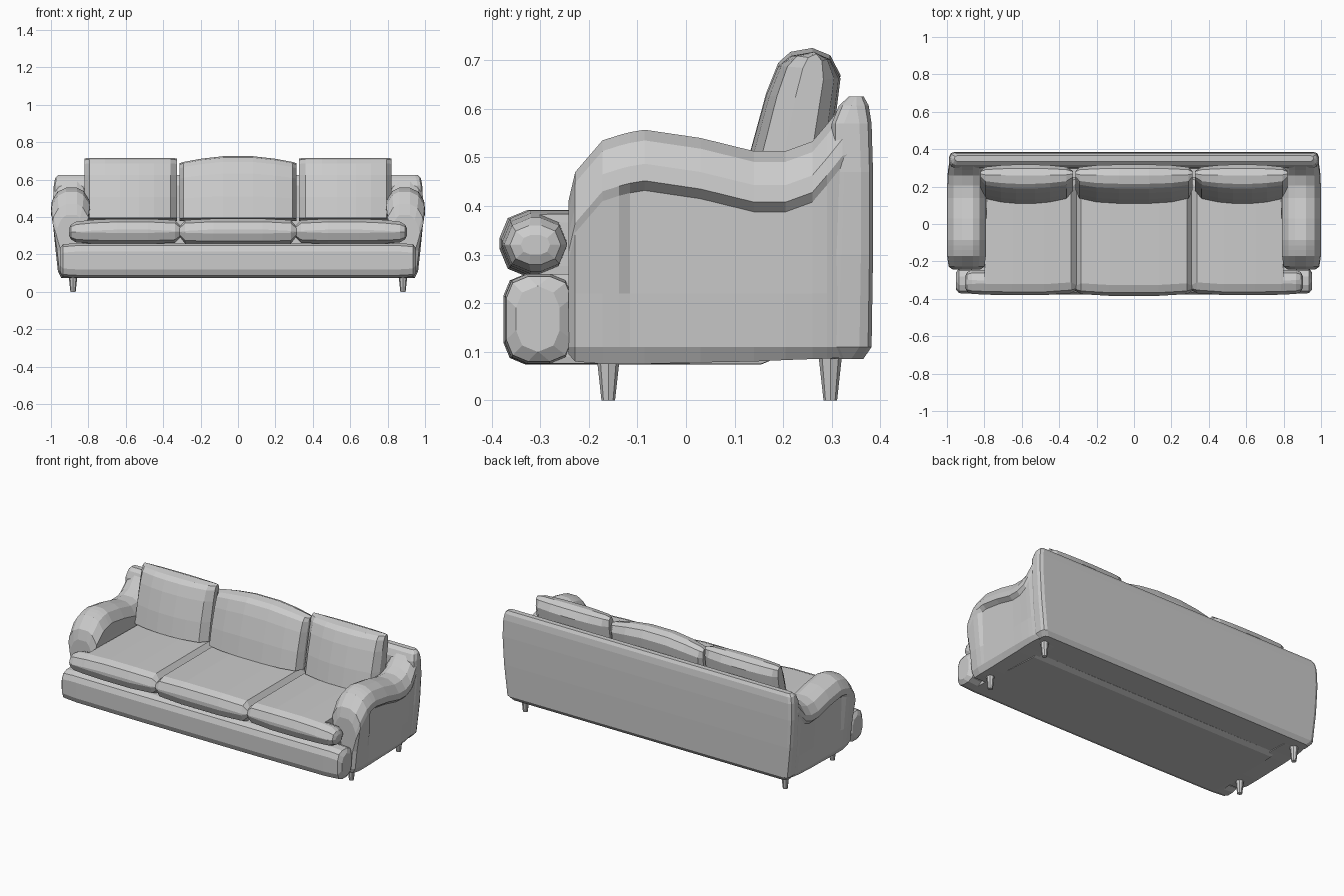
import bpy, bmesh, math

if "Cube" in bpy.data.objects:
    bpy.data.objects.remove(bpy.data.objects["Cube"])


def loft(name, rings, mirror=False):
    """Skin a list of equal-length point rings and cap both ends."""
    bm = bmesh.new()
    vs = [[bm.verts.new(p) for p in ring] for ring in rings]
    n = len(vs[0])
    for a, b in zip(vs, vs[1:]):
        for i in range(n):
            j = (i + 1) % n
            bm.faces.new((a[i], a[j], b[j], b[i]))
    bm.faces.new(vs[0])
    bm.faces.new(vs[-1])
    bmesh.ops.recalc_face_normals(bm, faces=bm.faces)
    me = bpy.data.meshes.new(name)
    bm.to_mesh(me)
    bm.free()
    ob = bpy.data.objects.new(name, me)
    bpy.context.collection.objects.link(ob)
    if mirror:
        ob.modifiers.new("mirror", 'MIRROR')
    return ob


def round_rect(a0, a1, b0, b1, r):
    """Rectangle with three points on each rounded corner."""
    r = min(r, (a1 - a0) * .49, (b1 - b0) * .49)
    pts = []
    for k, (ca, cb) in enumerate([(a1 - r, b1 - r), (a0 + r, b1 - r),
                                  (a0 + r, b0 + r), (a1 - r, b0 + r)]):
        for s in range(3):
            t = math.radians(90 * k + 45 * s)
            pts.append((ca + r * math.cos(t), cb + r * math.sin(t)))
    return pts


def along_x(name, stations, r, mirror=False):
    """Stations are x, y0, y1, z0, z1."""
    return loft(name, [[(x, y, z) for y, z in round_rect(y0, y1, z0, z1, r)]
                       for x, y0, y1, z0, z1 in stations], mirror)


def both_ways(half):
    """Reflect stations so a part is symmetric about x = 0."""
    return [(-s[0], *s[1:]) for s in half] + half[::-1]


# base with a front rail that wraps in front of the arms
along_x("base", both_ways([
    (.952, -.35, -.26, .10, .235), (.935, -.37, -.235, .08, .255),
    (.87, -.372, -.235, .076, .26), (.84, -.373, .20, .075, .26),
    (.40, -.376, .20, .074, .26)]), .045)
along_x("underside_frame", both_ways([(.90, -.2, .36, .088, .25)]), .01)

# back panel, lofted upward
loft("back", [[(x, y, z) for x, y in round_rect(-w, w, y0, y1, .025)]
              for z, w, y0, y1 in [
                  (.085, .935, .30, .365), (.11, .957, .29, .382),
                  (.30, .978, .295, .385), (.47, .988, .30, .385),
                  (.57, .985, .30, .382), (.607, .978, .315, .376),
                  (.625, .96, .335, .366)]])


# arms: section follows the sloping top line; the outer side panel is recessed
def arm_ring(y, h, pinch, panel, low):
    p, d = pinch, .018 * panel
    return [(x, y, z) for x, z in [
        (.81 + p, low), (.80 + p, .20), (.80 + p, h - .15),
        (.792 + p, h - .07), (.825 + p * .7, h - .018), (.86, h),
        (.92, h), (.965 - p * .7, h - .022), (.995 - p, h - .07),
        (.999 - p, h - .105), (.994 - p - d, h - .125),
        (.975 - p - d * .3, .22), (.963 - p, .11), (.945 - p, low)]]


loft("arm", [arm_ring(*s) for s in [
    (-.242, .41, .028, 0, .095), (-.228, .47, .008, 0, .08),
    (-.172, .535, 0, 0, .075), (-.138, .546, 0, .1, .075),
    (-.115, .552, 0, 1, .075), (-.085, .557, 0, 1, .075),
    (.03, .54, 0, 1, .078), (.14, .513, 0, 1, .08),
    (.205, .513, 0, .8, .083), (.26, .533, .002, .4, .085),
    (.29, .568, .005, 0, .086), (.322, .608, .01, 0, .088),
    (.35, .618, .016, 0, .09)]], mirror=True)

# seat cushions: plain middle, outer ones with an ear in front of the arm
along_x("middle_seat_cushion", both_ways([
    (.315, -.355, .25, .30, .345), (.283, -.375, .25, .258, .384),
    (.13, -.384, .25, .254, .392)]), .058)
along_x("outer_seat_cushion", [
    (.30, -.35, .25, .30, .345), (.337, -.37, .25, .262, .384),
    (.48, -.38, .25, .257, .391), (.65, -.38, .25, .257, .391),
    (.785, -.378, .25, .26, .385), (.80, -.377, -.245, .26, .383),
    (.865, -.374, -.245, .265, .376), (.893, -.362, -.258, .28, .36),
    (.903, -.34, -.28, .30, .34)], .058, mirror=True)

# back cushions: leaning profile, thinner toward the sides
PROFILE = [(.11, .395), (.132, .51), (.165, .63), (.19, .692), (.215, .714),
           (.26, .722), (.297, .707), (.318, .667), (.30, .52), (.27, .38)]


def cushion_ring(x, k, top):
    ring = []
    for y, z in PROFILE:
        mid = .215 + (z - .38) * .17
        ring.append((x, mid + (y - mid) * k, .38 + (z - .38) * top))
    return ring


loft("middle_back_cushion", [cushion_ring(*s) for s in both_ways([
    (.312, .35, .90), (.292, .74, .92), (.20, .93, .97), (.08, 1, 1.01)])])
loft("outer_back_cushion", [cushion_ring(*s) for s in [
    (.325, .35, .975), (.362, .76, .985), (.45, .93, .985), (.53, 1, .985),
    (.63, 1, .985), (.71, .93, .985), (.795, .76, .985), (.822, .35, .975)]],
    mirror=True)

# tapered legs
for name, y in (("front_leg", -.16), ("rear_leg", .297)):
    loft(name, [[(.882 + r * math.cos(i * math.pi / 4),
                  y + r * math.sin(i * math.pi / 4), z) for i in range(8)]
                for z, r in ((0, .014), (.10, .025))], mirror=True)
